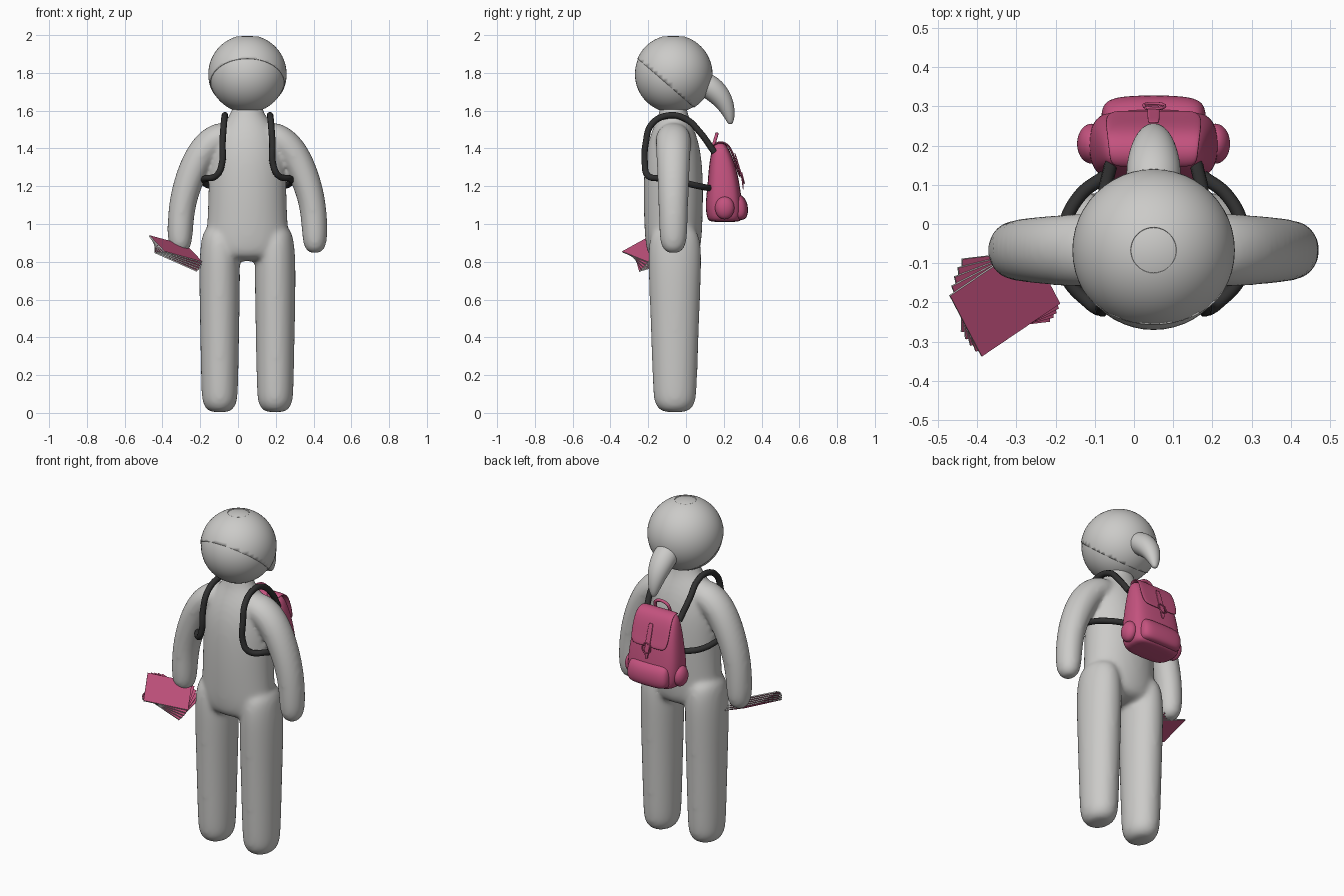
import bpy, bmesh
from math import cos, sin, pi, radians
from mathutils import Vector, Matrix

if "Cube" in bpy.data.objects:
    bpy.data.objects.remove(bpy.data.objects["Cube"])

CX, CY = 0.05, -0.067      # figure axis
X, Y = Vector((1, 0, 0)), Vector((0, 1, 0))


def material(name, rgb):
    m = bpy.data.materials.new(name)
    m.use_nodes = True
    m.diffuse_color = (*rgb, 1)
    bsdf = m.node_tree.nodes["Principled BSDF"]
    bsdf.inputs["Base Color"].default_value = (*rgb, 1)
    bsdf.inputs["Roughness"].default_value = 0.7
    return m


GREY = material("light_grey", (0.6, 0.595, 0.58))
PINK = material("pink", (0.55, 0.085, 0.21))
BLACK = material("strap_black", (0.03, 0.03, 0.03))


def finish(name, bm, mat, smooth=True):
    bmesh.ops.recalc_face_normals(bm, faces=bm.faces)
    mesh = bpy.data.meshes.new(name)
    for f in bm.faces:
        f.smooth = smooth
    bm.to_mesh(mesh)
    bm.free()
    mesh.materials.append(mat)
    ob = bpy.data.objects.new(name, mesh)
    bpy.context.collection.objects.link(ob)
    return ob


def subdivide(ob, levels=2):
    mod = ob.modifiers.new("Subdivision", 'SUBSURF')
    mod.levels = mod.render_levels = levels
    return ob


def loft(bm, rings, side, power=1.0, n=16):
    """Join oval sections (x, y, z, radius, side radius) into a capped skin."""
    pts = [Vector(r[:3]) for r in rings]
    loops = []
    for i, r in enumerate(rings):
        t = pts[min(i + 1, len(pts) - 1)] - pts[max(i - 1, 0)]
        u = side.cross(t).normalized()
        loop = []
        for k in range(n):
            c, s = cos(2 * pi * k / n), sin(2 * pi * k / n)
            c = abs(c) ** power * (1 if c > 0 else -1)
            s = abs(s) ** power * (1 if s > 0 else -1)
            loop.append(bm.verts.new(pts[i] + u * r[3] * c + side * r[4] * s))
        loops.append(loop)
    for a, b in zip(loops, loops[1:]):
        for k in range(n):
            bm.faces.new((a[k], a[(k + 1) % n], b[(k + 1) % n], b[k]))
    bm.faces.new(loops[0])
    bm.faces.new(loops[-1])


def tube(name, points, radius, mat):
    cu = bpy.data.curves.new(name, 'CURVE')
    cu.dimensions = '3D'
    cu.bevel_depth, cu.bevel_resolution = radius, 3
    cu.use_fill_caps = True
    sp = cu.splines.new('BEZIER')
    sp.bezier_points.add(len(points) - 1)
    for bp, p in zip(sp.bezier_points, points):
        bp.co = p
        bp.handle_left_type = bp.handle_right_type = 'AUTO'
    cu.materials.append(mat)
    ob = bpy.data.objects.new(name, cu)
    bpy.context.collection.objects.link(ob)


def band(name, path, widths, thick, mat):
    """Flat strip along a (y, z) path, with a half width at each point."""
    bm = bmesh.new()
    rows = [[bm.verts.new((CX + s * w, y, z)) for s in (-1, -0.5, 0.5, 1)]
            for (y, z), w in zip(path, widths)]
    for a, b in zip(rows, rows[1:]):
        for k in range(3):
            bm.faces.new((a[k], a[k + 1], b[k + 1], b[k]))
    ob = finish(name, bm, mat)
    mod = ob.modifiers.new("Thickness", 'SOLIDIFY')
    mod.thickness, mod.offset = thick, 0
    subdivide(ob, 2)


# Body: torso, legs and arms blended into one soft skin
bm = bmesh.new()
torso = [(0.80, 0.20, 0.12), (0.87, 0.23, 0.15), (1.0, 0.217, 0.158),
         (1.15, 0.212, 0.162), (1.3, 0.208, 0.158), (1.4, 0.195, 0.145),
         (1.48, 0.165, 0.122), (1.54, 0.125, 0.095), (1.59, 0.085, 0.075),
         (1.66, 0.075, 0.07)]
loft(bm, [(CX, CY, z, w, d) for z, w, d in torso], Y)
leg = [(0.003, 0.035, 0.045), (0.012, 0.068, 0.08), (0.05, 0.094, 0.112),
       (0.12, 0.1, 0.119), (0.5, 0.107, 0.132), (0.75, 0.112, 0.143),
       (0.9, 0.105, 0.145), (1.0, 0.08, 0.11)]
arm = [(0.06, 1.46, 0.07), (0.14, 1.465, 0.088), (0.215, 1.415, 0.086),
       (0.275, 1.32, 0.082), (0.322, 1.2, 0.077), (0.35, 1.08, 0.072),
       (0.357, 0.95, 0.07), (0.357, 0.885, 0.062), (0.357, 0.855, 0.042),
       (0.357, 0.845, 0.02)]
for s in (-1, 1):
    loft(bm, [(CX + s * 0.147, CY + 0.008, z, w, d) for z, w, d in leg], Y)
    loft(bm, [(CX + s * x, CY, z, r, r * 1.1) for x, z, r in arm], Y)
body = subdivide(finish("body", bm, GREY))
mod = body.modifiers.new("Blend", 'REMESH')
mod.mode, mod.voxel_size, mod.use_smooth_shade = 'VOXEL', 0.012, True
mod = body.modifiers.new("Soften", 'SMOOTH')
mod.factor, mod.iterations = 0.5, 12

# Head, with a hair cap cut along a slope and open at the crown
HEAD = Vector((CX, CY, 1.793))


def ball(bm, centre, radius, scale=(1, 1, 1)):
    bmesh.ops.create_uvsphere(bm, u_segments=48, v_segments=32, radius=radius,
                              matrix=Matrix.Translation(centre) @ Matrix.Diagonal((*scale, 1)))


bm = bmesh.new()
ball(bm, HEAD, 0.2035)
finish("head", bm, GREY)
bm = bmesh.new()
ball(bm, HEAD, 0.2075)
for point, normal in (((0, -0.25, 1.87), (0, -0.26, -0.3)),
                      ((0, 0, HEAD.z + 0.199), (0, 0, 1))):
    bmesh.ops.bisect_plane(bm, geom=bm.verts[:] + bm.edges[:] + bm.faces[:],
                           plane_co=point, plane_no=normal, clear_outer=True)
hair = finish("hair_cap", bm, GREY)
mod = hair.modifiers.new("Thickness", 'SOLIDIFY')
mod.thickness, mod.offset = 0.006, -1

# Ponytail
bm = bmesh.new()
tail = [(0.05, 1.755, 0.05), (0.11, 1.74, 0.068), (0.165, 1.695, 0.064),
        (0.207, 1.64, 0.05), (0.229, 1.58, 0.033), (0.235, 1.54, 0.018),
        (0.235, 1.528, 0.008)]
loft(bm, [(CX, y, z, r, r * 1.08) for y, z, r in tail], X)
subdivide(finish("ponytail", bm, GREY))

# Shoulder straps
strap = [(0.11, 0.15, 1.38), (0.125, 0.07, 1.49), (0.12, 0, 1.555),
         (0.12, -0.09, 1.575), (0.125, -0.18, 1.53), (0.132, -0.213, 1.43),
         (0.135, -0.218, 1.32), (0.16, -0.205, 1.26), (0.225, -0.13, 1.24),
         (0.23, -0.02, 1.22), (0.19, 0.07, 1.2), (0.12, 0.125, 1.19)]
for s, label in ((-1, "right"), (1, "left")):
    tube(label + "_strap", [(CX + s * x, y, z) for x, y, z in strap], 0.017, BLACK)

# Backpack body and front pocket
bag = [(1.01, 0.205, 0.12, 0.07), (1.02, 0.205, 0.155, 0.095),
       (1.1, 0.2, 0.17, 0.1), (1.2, 0.2, 0.162, 0.087),
       (1.3, 0.193, 0.147, 0.074), (1.38, 0.185, 0.132, 0.052),
       (1.42, 0.178, 0.115, 0.036), (1.432, 0.176, 0.08, 0.015)]
pocket = [(1.02, 0.27, 0.09, 0.03), (1.03, 0.272, 0.13, 0.05),
          (1.07, 0.275, 0.137, 0.057), (1.12, 0.272, 0.132, 0.052),
          (1.15, 0.265, 0.12, 0.035), (1.16, 0.26, 0.08, 0.015)]
for name, rings in (("backpack", bag), ("front_pocket", pocket)):
    bm = bmesh.new()
    loft(bm, [(CX, y, z, w, d) for z, y, w, d in rings], Y, 0.6)
    subdivide(finish(name, bm, PINK))

# Side pockets
for s, label in ((-1, "right"), (1, "left")):
    bm = bmesh.new()
    ball(bm, (CX + s * 0.158, 0.205, 1.085), 0.06, (0.62, 0.85, 1))
    finish(label + "_side_pocket", bm, PINK)

# Flap, closing strap, buckle and carry handle
band("flap", [(0.145, 1.415), (0.175, 1.438), (0.222, 1.425), (0.25, 1.37),
              (0.272, 1.29), (0.288, 1.245)],
     (0.11, 0.115, 0.12, 0.124, 0.125, 0.11), 0.012, PINK)
band("closing_strap", [(0.257, 1.38), (0.283, 1.29), (0.3, 1.24), (0.303, 1.18)],
     (0.015, 0.016, 0.016, 0.008), 0.008, PINK)
buckle = [(CX + x, y, z) for x, y, z in
          ((-0.02, 0.296, 1.265), (0.02, 0.296, 1.265), (0.02, 0.306, 1.225),
           (-0.02, 0.306, 1.225), (-0.02, 0.296, 1.265))]
tube("buckle", buckle, 0.004, PINK)
tube("carry_handle", [(CX - 0.05, 0.145, 1.415), (CX - 0.035, 0.16, 1.465),
                      (CX + 0.035, 0.16, 1.465), (CX + 0.05, 0.145, 1.415)],
     0.009, PINK)

# Fanned booklets in the right hand
A, B, C = (Vector(p) for p in ((-0.48, -0.19, 0.94), (-0.38, -0.33, 0.85),
                               (-0.18, -0.195, 0.795)))
ex = (C - B).normalized()
ez = ex.cross(A - B).normalized()
ey = ez.cross(ex)
frame = Matrix((ex, ey, ez)).transposed().to_4x4()
for i in range(5):
    bm = bmesh.new()
    bmesh.ops.create_cube(bm, size=1, matrix=Matrix.Diagonal(
        ((C - B).length, (A - B).length, 0.007, 1)))
    for f in bm.faces:
        f.material_index = 0 if abs(f.normal.z) > 0.5 else 1
    ob = finish("booklet_%d" % (i + 1), bm, PINK, False)
    ob.data.materials.append(GREY)
    ob.matrix_world = (Matrix.Translation((A + C) / 2 + ex * 0.006 * i - ez * 0.01 * i)
                       @ frame @ Matrix.Rotation(radians(-7 * i), 4, 'Z'))
